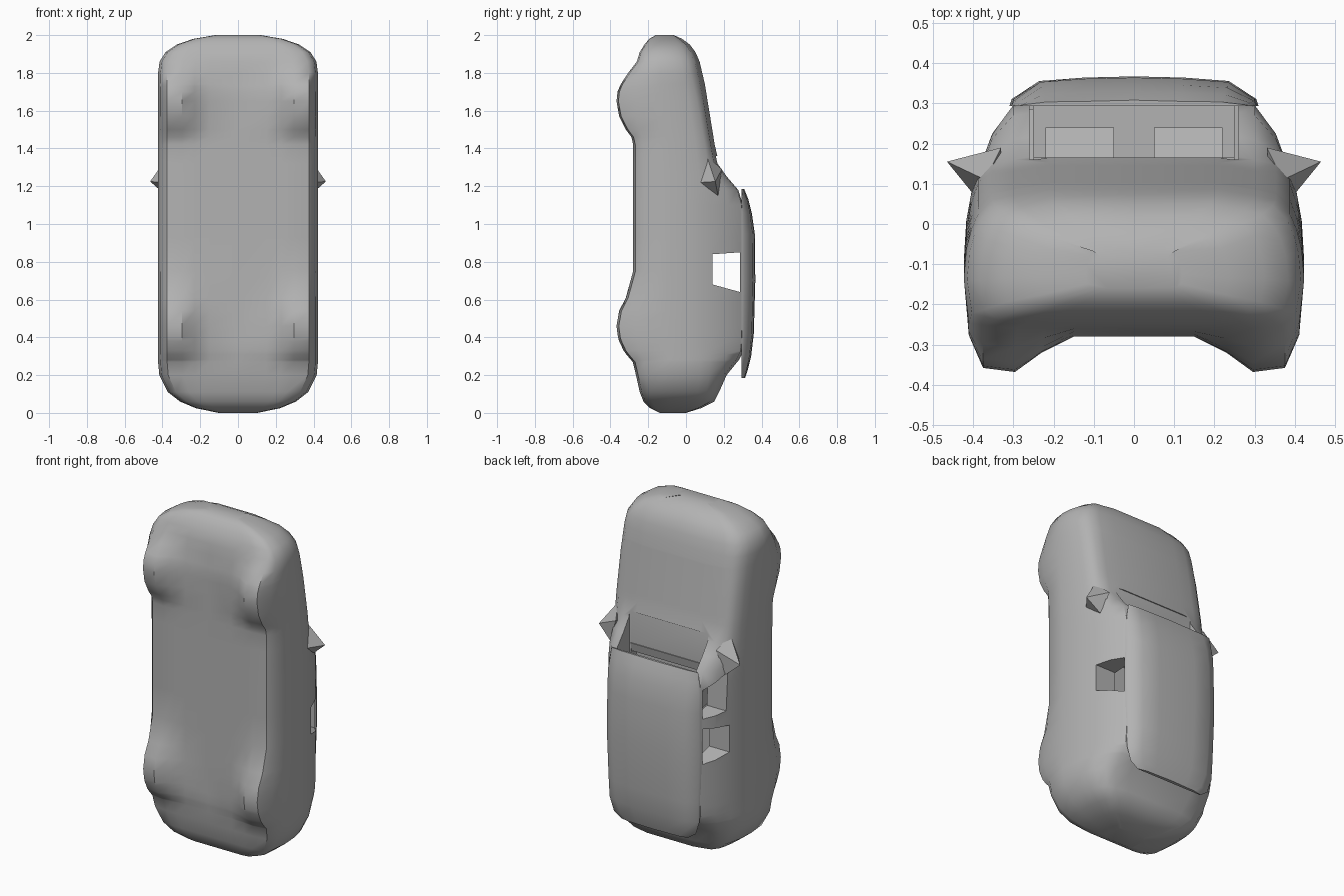
import bpy, bmesh

cube = bpy.data.objects.get("Cube")
if cube:
    bpy.data.objects.remove(cube)

grey = bpy.data.materials.new("plain grey")
grey.use_nodes = True
GREY = (0.45, 0.45, 0.45, 1)
grey.diffuse_color = GREY
grey.node_tree.nodes["Principled BSDF"].inputs["Base Color"].default_value = GREY


def finish(name, bm):
    bmesh.ops.recalc_face_normals(bm, faces=bm.faces)
    me = bpy.data.meshes.new(name)
    bm.to_mesh(me)
    bm.free()
    me.materials.append(grey)
    ob = bpy.data.objects.new(name, me)
    bpy.context.collection.objects.link(ob)
    return ob


def smooth(ob):
    bpy.ops.object.select_all(action='DESELECT')
    ob.select_set(True)
    bpy.context.view_layer.objects.active = ob
    bpy.ops.object.shade_smooth_by_angle(angle=.7)


def loft(name, stations, outline):
    """Skin mirrored half outlines, running from keel to top, at each height z."""
    bm = bmesh.new()
    rings = []
    for z in stations:
        half = outline(z)
        full = half + [(-x, y) for x, y in half[-2:0:-1]]
        rings.append([bm.verts.new((x, y, z)) for x, y in full])
    n = len(rings[0])
    for a, b in zip(rings, rings[1:]):
        for i in range(n):
            j = (i + 1) % n
            bm.faces.new((a[i], a[j], b[j], b[i]))
    bm.faces.new(rings[0])
    bm.faces.new(rings[-1])
    return finish(name, bm)


def hull(name, points):
    bm = bmesh.new()
    for p in points:
        bm.verts.new(p)
    bmesh.ops.convex_hull(bm, input=bm.verts)
    return finish(name, bm)


def prism(name, xs, profile):
    """Side profile of (y, z) points stretched between two x values."""
    return hull(name, [(x, y, z) for x in xs for y, z in profile])


def at(curve, z):
    """Height along a polyline of (z, y) points."""
    for (z0, y0), (z1, y1) in zip(curve, curve[1:]):
        if z <= z1:
            return y0 + (y1 - y0) * (z - z0) / (z1 - z0)
    return curve[-1][1]


# Side profile lines of the body, as (z, y)
UNDERSIDE = [(0, -.14), (.025, -.19), (.06, -.225), (.11, -.245), (.2, -.265), (.33, -.28),
             (1.7, -.28), (1.86, -.26), (1.91, -.245), (1.95, -.22), (1.98, -.195), (2, -.16)]
SHOULDER = [(0, -.02), (.025, .04), (.06, .09), (.11, .11), (.28, .13), (1.18, .13),
            (1.42, .10), (1.65, .06), (1.86, .01), (1.95, -.03), (2, -.08)]
TOP = [(0, 0), (.025, .08), (.06, .15), (.11, .175), (.2, .215), (.28, .28), (.33, .305),
       (.4, .31), (1.1, .31), (1.18, .285), (1.25, .225), (1.32, .175), (1.42, .152),
       (1.74, .10), (1.86, .072), (1.91, .05), (1.95, .02), (1.98, -.02), (2, -.065)]
WHEELS = (.46, 1.65)


def body_outline(z):
    """Underside with wheel bulges, rounded flank, shoulder, then cabin or hood."""
    b, h, t = (at(c, z) for c in (UNDERSIDE, SHOULDER, TOP))
    u = min(1, (z + .006) / .3, (2.006 - z) / .22)
    w = .417 * (1 - (1 - u) ** 3) ** .5
    bump = sum(.088 * max(0, 1 - ((z - c) / .2) ** 2) for c in WHEELS)
    sx, tw, d = .93 * w, .72 * w, h - b
    return [(0, b), (.36 * w, b), (.55 * w, b - .45 * bump), (.71 * w, b - bump),
            (.9 * w, b + .03 * d - bump), (.985 * w, b + .14 * d - .5 * bump),
            (1.015 * w, b + .45 * d), (w, b + .7 * d), (.97 * w, b + .87 * d),
            (sx, h), (.5 * (sx + tw) + .02 * w, .5 * (h + t) + .005),
            (tw, t - .015), (.7 * tw, t), (0, t)]


stations = {z for curve in (UNDERSIDE, SHOULDER, TOP) for z, _ in curve}
stations |= {c + s for c in WHEELS for s in (-.19, -.15, -.08, 0, .08, .15)}
stations |= {.75, .93}
body = loft("car_body", sorted(stations), body_outline)

# Hollow cabin with windscreen, rear side windows and one open front side window
cutters = [
    prism("cabin_cutter", (-.25, .25), [(.11, .42), (.30, .42), (.30, 1.17), (.11, 1.17)]),
    prism("windscreen_cutter", (-.26, .26), [(.16, 1.0), (.40, 1.0), (.40, 1.36), (.16, 1.36)]),
    prism("rear_window_cutter", (-.6, .6), [(.14, .68), (.285, .64), (.285, .85), (.14, .84)]),
    prism("front_window_cutter", (-.6, -.1), [(.16, .93), (.285, .91), (.285, 1.08), (.15, 1.16)]),
]
bpy.context.view_layer.objects.active = body
for c in cutters:
    mod = body.modifiers.new(c.name, 'BOOLEAN')
    mod.operation = 'DIFFERENCE'
    mod.solver = 'EXACT'
    mod.object = c
    bpy.ops.object.modifier_apply(modifier=mod.name)
    bpy.data.objects.remove(c)
smooth(body)

# Roof panel overhanging the rear window
ROOF_TOP = [(.185, .31), (.22, .322), (.30, .342), (.42, .356), (.70, .364),
            (.95, .361), (1.06, .345), (1.13, .327), (1.185, .305)]
ROOF_WIDTH = [(.185, .22), (.22, .27), (.30, .295), (.70, .31), (1.06, .305), (1.185, .285)]


def roof_outline(z):
    t, w, e = at(ROOF_TOP, z), at(ROOF_WIDTH, z), .293
    return [(0, e), (.7 * w, e), (w, e), (.98 * w, e + .25 * (t - e)),
            (.76 * w, e + .88 * (t - e)), (.4 * w, t), (0, t + .003)]


smooth(loft("roof_panel", [z for z, _ in ROOF_TOP], roof_outline))

# Door mirrors and seat backs on both sides
for side, s in (("left", 1), ("right", -1)):
    hull(side + "_mirror", [(s * x, y, z) for x, y, z in (
        (.465, .155, 1.225), (.40, .075, 1.22), (.38, .17, 1.15),
        (.33, .19, 1.29), (.37, .11, 1.36), (.34, .08, 1.25))])
    prism(side + "_seat_back", (s * .05, s * .22),
          [(.10, .92), (.10, 1.05), (.24, .93), (.24, .88)])

# Dashboard ridge behind the windscreen
prism("dashboard", (-.25, .25), [(.10, 1.10), (.10, 1.17), (.165, 1.17), (.155, 1.12)])
